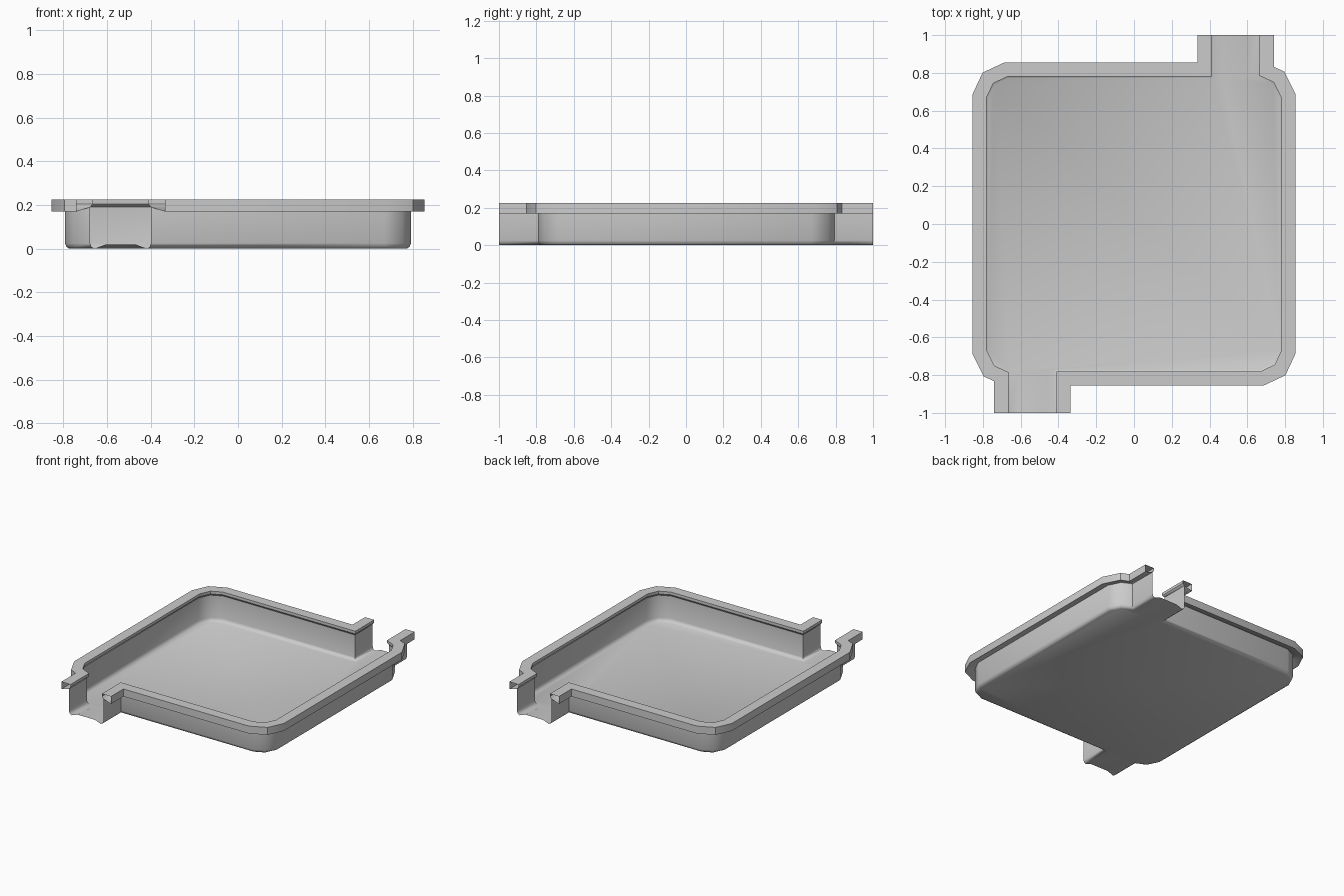
import bpy, bmesh, math
from mathutils import Vector

cube = bpy.data.objects.get("Cube")
if cube:
    bpy.data.objects.remove(cube, do_unlink=True)

grey = bpy.data.materials.new("plain grey")
grey.use_nodes = True
colour = (0.6, 0.6, 0.6, 1)
grey.diffuse_color = colour
grey.node_tree.nodes["Principled BSDF"].inputs["Base Color"].default_value = colour

# Inner edge of one half, from the back spout round to the front spout
PATH = [Vector(p) for p in ((0.665, 1), (0.665, 0.785), (0.74, 0.75), (0.78, 0.67),
                            (0.78, -0.67), (0.745, -0.745), (0.67, -0.78),
                            (-0.41, -0.78), (-0.41, -1))]
# Cross-sections as (outward offset, height)
RIM = [(0.012, 0.19), (0.075, 0.17), (0.075, 0.225), (0, 0.225), (0, 0.205), (0.012, 0.19)]
WALL = [(0.012, 0.19), (0.012, 0.025), (0.006, 0.008), (-0.008, 0)]


def offset_path(d):
    """Mitred offset of the path to its outer side."""
    normals = []
    for a, b in zip(PATH, PATH[1:]):
        t = (b - a).normalized()
        normals.append(Vector((-t.y, t.x)))
    out = []
    for i, p in enumerate(PATH):
        n1 = normals[max(i - 1, 0)]
        n2 = normals[min(i, len(normals) - 1)]
        out.append(p + (n1 + n2) * d / (1 + n1.dot(n2)))
    return out


def sweep(bm, profile, sign):
    """Sweep a cross-section along one half; return the last row of vertices."""
    rows = [[bm.verts.new((p.x * sign, p.y * sign, z)) for p in offset_path(d)]
            for d, z in profile]
    for r, s in zip(rows, rows[1:]):
        for i in range(len(r) - 1):
            bm.faces.new((r[i], s[i], s[i + 1], r[i + 1]))
    return rows[-1]


def finish(bm, name, angle):
    bmesh.ops.remove_doubles(bm, verts=bm.verts, dist=0.0005)
    bmesh.ops.recalc_face_normals(bm, faces=bm.faces)
    mesh = bpy.data.meshes.new(name)
    bm.to_mesh(mesh)
    bm.free()
    mesh.materials.append(grey)
    obj = bpy.data.objects.new(name, mesh)
    bpy.context.collection.objects.link(obj)
    bpy.ops.object.select_all(action='DESELECT')
    obj.select_set(True)
    bpy.context.view_layer.objects.active = obj
    bpy.ops.object.shade_smooth_by_angle(angle=math.radians(angle))


# Hollow rim around both halves
bm = bmesh.new()
for sign in (1, -1):
    sweep(bm, RIM, sign)
finish(bm, "rim", 35)

# Basin: walls, floor and the two spout floors
bm = bmesh.new()
halves = [sweep(bm, WALL, sign) for sign in (1, -1)]
outline = []
for k, (here, other) in enumerate((halves, halves[::-1])):
    near, far = here[-2:]
    far2, near2 = other[:2]
    inner, outer = [], []
    for t in (0.2, 0.8):
        inner.append(bm.verts.new(near.co.lerp(near2.co, t)))
        # Raised middle of the spout lip
        outer.append(bm.verts.new(far.co.lerp(far2.co, t) + Vector((0, 0, 0.018))))
    a, b = [near, *inner, near2], [far, *outer, far2]
    for i in range(3):
        bm.faces.new((a[i], b[i], b[i + 1], a[i + 1]))
    outline += here[1:-1] + inner
bm.faces.new(outline)
finish(bm, "basin", 50)
# Face the basin inward, towards the open top
basin = bpy.data.objects["basin"]
floor = max(basin.data.polygons, key=lambda f: f.area)
if floor.normal.z < 0:
    basin.data.flip_normals()
